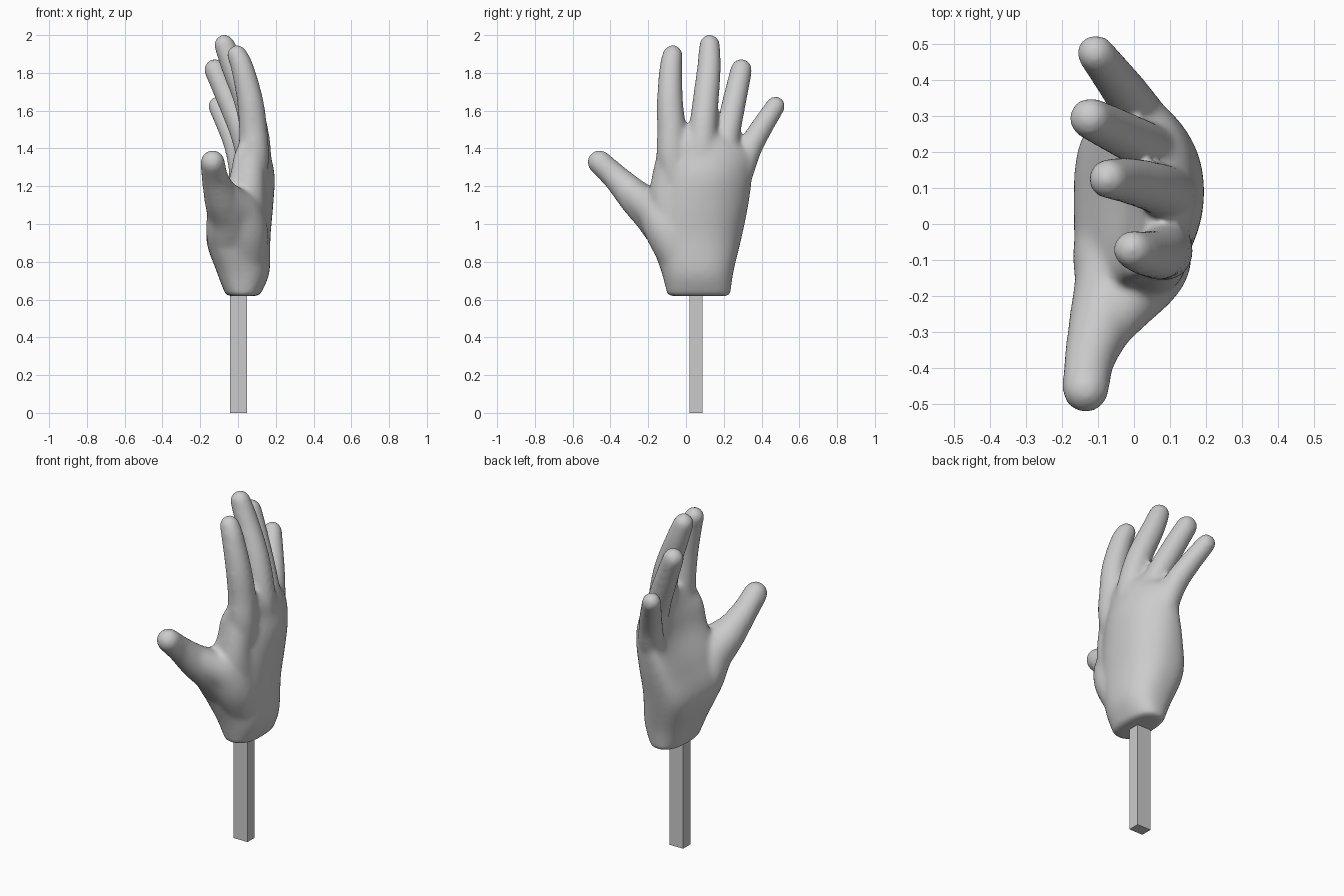
import bpy, bmesh, math
from mathutils import Vector

if "Cube" in bpy.data.objects:
    bpy.data.objects.remove(bpy.data.objects["Cube"])


def add_rings(bm, rings):
    """Bridge a list of point rings into a closed tube."""
    loops = [[bm.verts.new(p) for p in r] for r in rings]
    n = len(loops[0])
    for a, b in zip(loops, loops[1:]):
        for i in range(n):
            j = (i + 1) % n
            bm.faces.new((a[i], a[j], b[j], b[i]))
    bm.faces.new(loops[0][::-1])
    bm.faces.new(loops[-1])


def spline(keys, steps):
    """Smooth interpolation through rows of numbers."""
    out = []
    for i in range(len(keys) - 1):
        p = [keys[max(0, min(len(keys) - 1, i + k))] for k in (-1, 0, 1, 2)]
        for s in range(steps):
            t = s / steps
            out.append([b + 0.5 * t * (c - a + t * (2*a - 5*b + 4*c - d + t * (3*(b - c) + d - a)))
                        for a, b, c, d in zip(*p)])
    return out + [list(keys[-1])]


def add_finger(bm, keys, n=24):
    """Round tapering tube through (x, y, z, radius) with a domed tip."""
    rows = spline(keys, 6)
    pts = [Vector(r[:3]) for r in rows]
    rad = [r[3] + 0.006 for r in rows]
    end = (pts[-1] - pts[-2]).normalized()
    tip, r = pts[-1], rad[-1]
    for k in range(1, 7):
        a = math.radians(14 * k)
        pts.append(tip + end * r * math.sin(a))
        rad.append(r * math.cos(a))
    rings = []
    for i, p in enumerate(pts):
        d = (pts[min(i + 1, len(pts) - 1)] - pts[max(i - 1, 0)]).normalized()
        u = Vector((1, 0, 0))
        u = (u - d * u.dot(d)).normalized()
        v = d.cross(u)
        rings.append([p + rad[i] * (u * math.cos(2*math.pi*k/n) + v * math.sin(2*math.pi*k/n))
                      for k in range(n)])
    add_rings(bm, rings)


bm = bmesh.new()

# palm: z, y min, y max, centre x, half thickness, arch towards the palm side
palm = [(0.618, -0.098, 0.235, 0.025, 0.088, 0.0),
        (0.74, -0.128, 0.25, 0.028, 0.138, 0.01),
        (0.93, -0.19, 0.295, 0.002, 0.17, 0.03),
        (1.10, -0.19, 0.33, 0.04, 0.147, 0.055),
        (1.25, -0.165, 0.35, 0.085, 0.11, 0.08),
        (1.36, -0.155, 0.355, 0.09, 0.085, 0.08),
        (1.43, -0.14, 0.28, 0.088, 0.07, 0.05),
        (1.50, -0.09, 0.18, 0.08, 0.045, 0.03)]
rings = []
for z, y0, y1, xc, h, arch in spline(palm, 6):
    ring = []
    for k in range(48):
        a = 2 * math.pi * k / 48
        c, s = math.cos(a), math.sin(a)
        t = math.copysign(abs(c) ** 0.8, c)
        ring.append((xc - arch * t * t + h * math.copysign(abs(s) ** 0.8, s),
                     (y0 + y1) / 2 + t * (y1 - y0) / 2, z))
    rings.append(ring)
add_rings(bm, rings)

# four fingers, index to little
add_finger(bm, [(0.08, -0.02, 1.1, 0.05), (0.085, -0.072, 1.33, 0.073), (0.08, -0.077, 1.5, 0.07),
                (0.063, -0.085, 1.66, 0.064), (0.022, -0.08, 1.83, 0.055), (-0.005, -0.071, 1.895, 0.049)])
add_finger(bm, [(0.08, 0.075, 1.15, 0.06), (0.1, 0.083, 1.35, 0.07), (0.085, 0.09, 1.5, 0.069),
                (0.045, 0.105, 1.66, 0.064), (-0.025, 0.122, 1.83, 0.058), (-0.072, 0.125, 1.949, 0.05)])
add_finger(bm, [(0.04, 0.14, 1.15, 0.05), (0.055, 0.198, 1.35, 0.064), (0.025, 0.22, 1.48, 0.062),
                (-0.05, 0.258, 1.66, 0.058), (-0.122, 0.293, 1.817, 0.053)])
add_finger(bm, [(0.01, 0.23, 1.1, 0.05), (0.02, 0.288, 1.27, 0.063), (-0.005, 0.337, 1.4, 0.06),
                (-0.05, 0.40, 1.51, 0.054), (-0.107, 0.474, 1.625, 0.047)])
# thumb and the flesh joining it to the back of the hand
add_finger(bm, [(-0.02, 0.02, 0.80, 0.10), (-0.04, -0.065, 0.94, 0.122), (-0.045, -0.155, 1.05, 0.116),
                (-0.085, -0.26, 1.135, 0.09), (-0.122, -0.37, 1.245, 0.066), (-0.134, -0.458, 1.327, 0.06)])
add_finger(bm, [(0.045, -0.01, 0.76, 0.09), (0.045, -0.09, 0.94, 0.11), (0.015, -0.15, 1.06, 0.105),
                (-0.04, -0.235, 1.125, 0.08), (-0.1, -0.32, 1.2, 0.055)])
# web between thumb and index
add_finger(bm, [(0.06, -0.06, 1.0, 0.09), (0.055, -0.105, 1.14, 0.085), (0.068, -0.085, 1.34, 0.07)])

bmesh.ops.recalc_face_normals(bm, faces=bm.faces)
me = bpy.data.meshes.new("hand")
bm.to_mesh(me)
bm.free()
hand = bpy.data.objects.new("hand", me)
bpy.context.collection.objects.link(hand)

# fuse the parts into one skin and soften the joints
fuse = hand.modifiers.new("fuse", "REMESH")
fuse.mode = "VOXEL"
fuse.voxel_size = 0.011
fuse.use_smooth_shade = True
soft = hand.modifiers.new("soften", "SMOOTH")
soft.factor = 0.5
soft.iterations = 26

# square post
bpy.ops.mesh.primitive_cube_add(size=1, location=(0.003, 0.0535, 0.325))
post = bpy.context.object
post.name = "post"
post.scale = (0.09, 0.068, 0.65)
